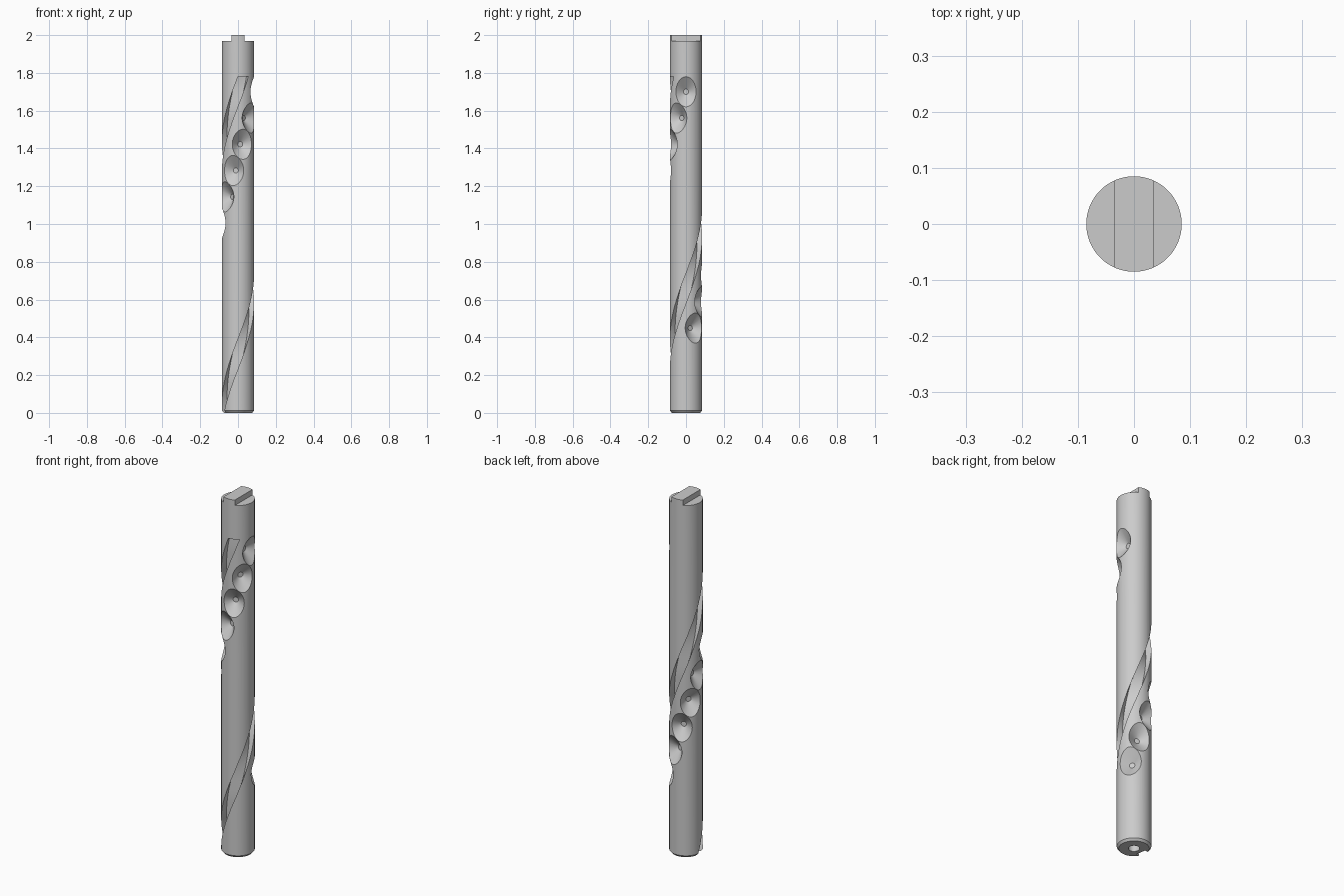
import bpy, bmesh, math
from mathutils import Vector, Matrix

cube = bpy.data.objects.get("Cube")
if cube:
    bpy.data.objects.remove(cube, do_unlink=True)

R = 0.085            # shaft radius
PITCH = 1.39         # height of one full turn of the spiral
SHOULDER, TOP = 1.97, 2.0

steel = bpy.data.materials.new("grey_steel")
steel.use_nodes = True
colour = (0.6, 0.6, 0.6, 1)
steel.diffuse_color = colour
steel.node_tree.nodes["Principled BSDF"].inputs["Base Color"].default_value = colour


def outward(angle):
    """Horizontal direction; 0 is the front, rising towards +x."""
    return Vector((math.sin(angle), -math.cos(angle), 0))


def make_object(name, bm):
    bmesh.ops.recalc_face_normals(bm, faces=bm.faces)
    mesh = bpy.data.meshes.new(name)
    bm.to_mesh(mesh)
    bm.free()
    mesh.materials.append(steel)
    obj = bpy.data.objects.new(name, mesh)
    bpy.context.collection.objects.link(obj)
    return obj


def loft(name, rings):
    """Closed solid through a list of equal-sized point rings."""
    bm = bmesh.new()
    loops = [[bm.verts.new(p) for p in ring] for ring in rings]
    n = len(loops[0])
    for a, b in zip(loops, loops[1:]):
        for i in range(n):
            j = (i + 1) % n
            bm.faces.new((a[i], a[j], b[j], b[i]))
    bm.faces.new(loops[0][::-1])
    bm.faces.new(loops[-1])
    return make_object(name, bm)


def circle(radius, z, n):
    return [outward(math.tau * i / n) * radius + Vector((0, 0, z)) for i in range(n)]


def cut(target, cutter):
    """Subtract the cutter, then delete it."""
    cutter.hide_render = True
    mod = target.modifiers.new("cut", "BOOLEAN")
    mod.operation = "DIFFERENCE"
    mod.solver = "EXACT"
    mod.object = cutter
    bpy.context.view_layer.objects.active = target
    bpy.ops.object.modifier_apply(modifier=mod.name)
    bpy.data.objects.remove(cutter, do_unlink=True)


# Round shaft with a chamfered foot
shaft = loft("spiral_shaft", [circle(R - 0.01, 0, 96), circle(R, 0.012, 96),
                              circle(R, TOP, 96)])

# Drive tang: remove a step from each side of the top
for side in (-1, 1):
    bm = bmesh.new()
    bmesh.ops.create_cube(bm, size=1, matrix=Matrix.Translation((side * 0.085, 0, SHOULDER + 0.05))
                          @ Matrix.Diagonal((0.1, 0.3, 0.1, 1)))
    cut(shaft, make_object("tang_cutter", bm))

# Spiral slot of rectangular section with a flat upper end
SLOT_TOP, SLOT_LOW, STEPS = 1.78, -0.03, 150
rings = []
for i in range(STEPS + 1):
    z = SLOT_LOW + (SLOT_TOP - SLOT_LOW) * i / STEPS
    angle = 0.35 + math.tau * (z - SLOT_TOP) / PITCH
    out, along = outward(angle), outward(angle + math.pi / 2)
    rings.append([out * r + along * w + Vector((0, 0, z))
                  for r, w in ((0.05, -0.029), (0.05, 0.029), (0.11, 0.029), (0.11, -0.029))])
cut(shaft, loft("slot_cutter", rings))

# Row of flat-bottomed conical dimples following the spiral
for k in range(10):
    angle = math.pi / 2 - k * math.pi / 5
    place = (Matrix.Translation((0, 0, 1.70 - k * PITCH / 10))
             @ outward(angle).to_track_quat("Z", "Y").to_matrix().to_4x4())
    dimple = loft("dimple_cutter", [circle(0.014, 0.038, 48), circle(0.101, 0.1, 48)])
    dimple.data.transform(place)
    cut(shaft, dimple)

# Blind centre hole in the foot
cut(shaft, loft("hole_cutter", [circle(0.028, -0.02, 32), circle(0.028, 0.1, 32)]))

# Smooth round surfaces, sharp cut edges
bpy.ops.object.select_all(action="DESELECT")
shaft.select_set(True)
bpy.context.view_layer.objects.active = shaft
bpy.ops.object.shade_smooth_by_angle(angle=math.radians(25))
